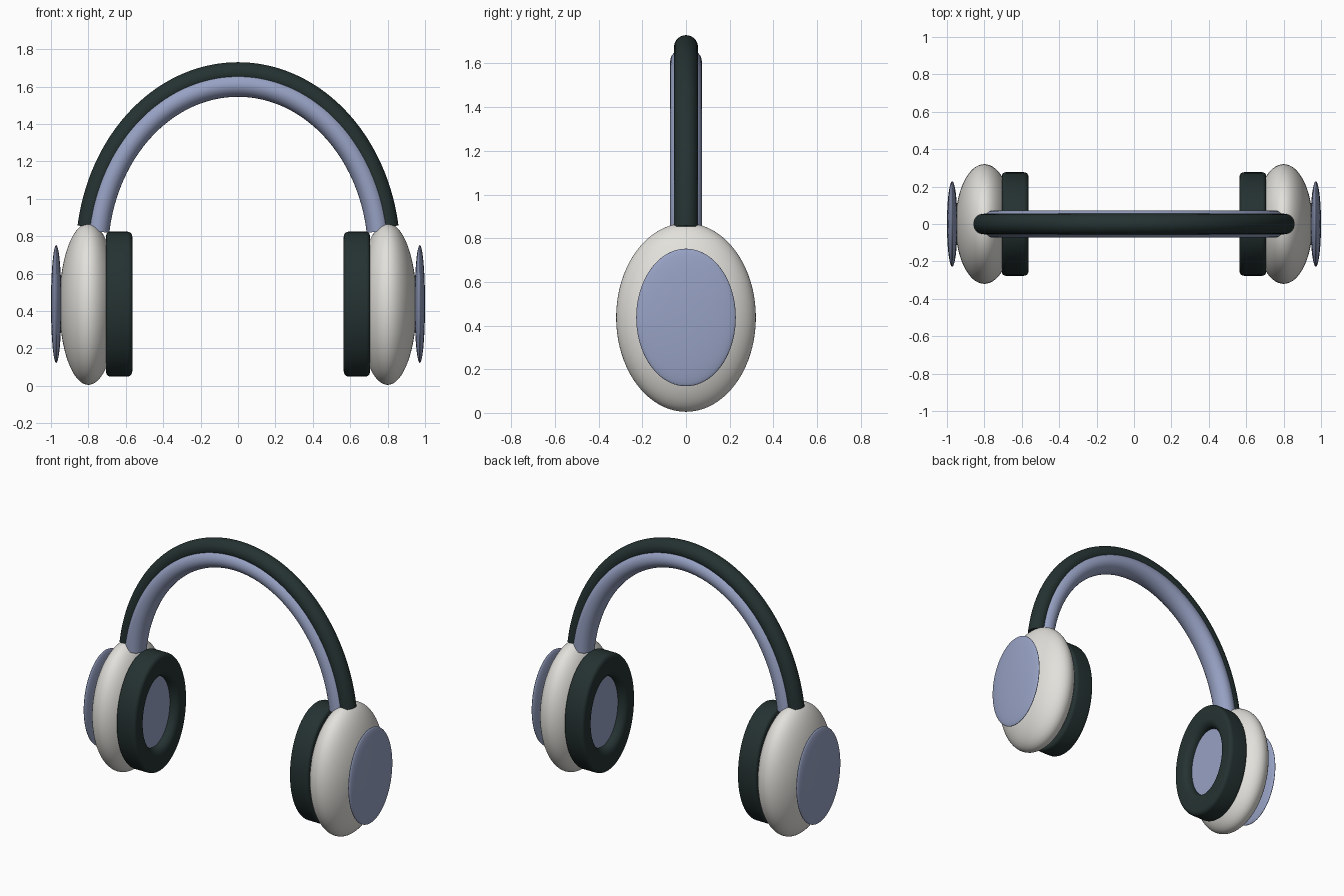
import bpy
import bmesh
from math import sin, cos, pi, asin

cube = bpy.data.objects.get("Cube")
if cube:
    bpy.data.objects.remove(cube, do_unlink=True)


def material(name, rgb):
    mat = bpy.data.materials.new(name)
    mat.use_nodes = True
    mat.diffuse_color = (*rgb, 1)
    mat.node_tree.nodes["Principled BSDF"].inputs["Base Color"].default_value = (*rgb, 1)
    return mat


shell_white = material("warm white", (0.76, 0.75, 0.71))
soft_black = material("green black", (0.018, 0.032, 0.031))
dusty_blue = material("dusty blue", (0.31, 0.36, 0.55))

CUP_Z = 0.437


def finish(bm, name, mat):
    bmesh.ops.recalc_face_normals(bm, faces=bm.faces)
    mesh = bpy.data.meshes.new(name)
    bm.to_mesh(mesh)
    bm.free()
    mesh.materials.append(mat)
    obj = bpy.data.objects.new(name, mesh)
    bpy.context.collection.objects.link(obj)
    bpy.ops.object.select_all(action="DESELECT")
    obj.select_set(True)
    bpy.context.view_layer.objects.active = obj
    bpy.ops.object.shade_smooth_by_angle(angle=0.7)
    return obj


def loft(rings, name, mat, loop=False):
    """Skin a list of closed rings, capping the ends unless it loops."""
    bm = bmesh.new()
    rows = [[bm.verts.new(p) for p in ring] for ring in rings]
    n = len(rows[0])
    pairs = list(zip(rows, rows[1:]))
    if loop:
        pairs.append((rows[-1], rows[0]))
    else:
        bm.faces.new(rows[0])
        bm.faces.new(rows[-1])
    for a, b in pairs:
        for i in range(n):
            j = (i + 1) % n
            bm.faces.new((a[i], a[j], b[j], b[i]))
    return finish(bm, name, mat)


def ellipsoid(name, x, radii, mat):
    bm = bmesh.new()
    bmesh.ops.create_uvsphere(bm, u_segments=64, v_segments=40, radius=1)
    bmesh.ops.scale(bm, vec=radii, verts=bm.verts)
    bmesh.ops.translate(bm, vec=(x, 0, CUP_Z), verts=bm.verts)
    return finish(bm, name, mat)


def oval(x, ry, rz, n=64):
    return [(x, ry * cos(2 * pi * i / n), CUP_Z + rz * sin(2 * pi * i / n))
            for i in range(n)]


def band(name, rx, rz, end_z, thick, width, mat, base=0.7, steps=80, n=28):
    """Sweep an oval section along an elliptical arch."""
    start = asin((end_z - base) / rz)
    rings = []
    for s in range(steps + 1):
        t = start + (pi - 2 * start) * s / steps
        nx, nz = cos(t) / rx, sin(t) / rz
        size = (nx * nx + nz * nz) ** 0.5
        nx, nz = nx / size, nz / size
        ring = []
        for i in range(n):
            a = 2 * pi * i / n
            d = thick * cos(a)
            ring.append((rx * cos(t) + nx * d, width * sin(a),
                         base + rz * sin(t) + nz * d))
        rings.append(ring)
    return loft(rings, name, mat)


def cushion_profile(x_in, x_out, r_in, r_out):
    """Rounded rectangle of (x, radius), softer around the inner opening."""
    corners = [(x_out, r_out, -1, -1, 0.02, 0), (x_out, r_in, -1, 1, 0.02, 3),
               (x_in, r_in, 1, 1, 0.045, 2), (x_in, r_out, 1, -1, 0.025, 1)]
    points = []
    for x, r, sx, sr, b, quarter in corners:
        for k in range(7):
            a = pi / 2 * (quarter + 1 - k / 6)
            points.append((x + sx * b + b * cos(a),
                           r + (sr * b + b * sin(a)) / 0.33))
    return points


# Headband: padded inner arch and dark outer arch
band("headband_padding", 0.758, 0.908, 0.825, 0.063, 0.073, dusty_blue)
band("headband_outer", 0.813, 0.975, 0.85, 0.055, 0.055, soft_black)

# Ear cups, mirrored left and right
for side, label in ((1, "left"), (-1, "right")):
    ellipsoid(label + "_ear_cup", side * 0.80, (0.155, 0.32, 0.432), shell_white)
    ellipsoid(label + "_outer_plate", side * 0.972, (0.028, 0.228, 0.315), dusty_blue)
    rings = [oval(side * x, 0.277 * r, 0.387 * r)
             for x, r in cushion_profile(0.565, 0.705, 0.6, 1)]
    loft(rings, label + "_ear_cushion", soft_black, loop=True)
    loft([oval(side * 0.617, 0.19, 0.26), oval(side * 0.66, 0.19, 0.26)],
         label + "_speaker_cover", dusty_blue)
